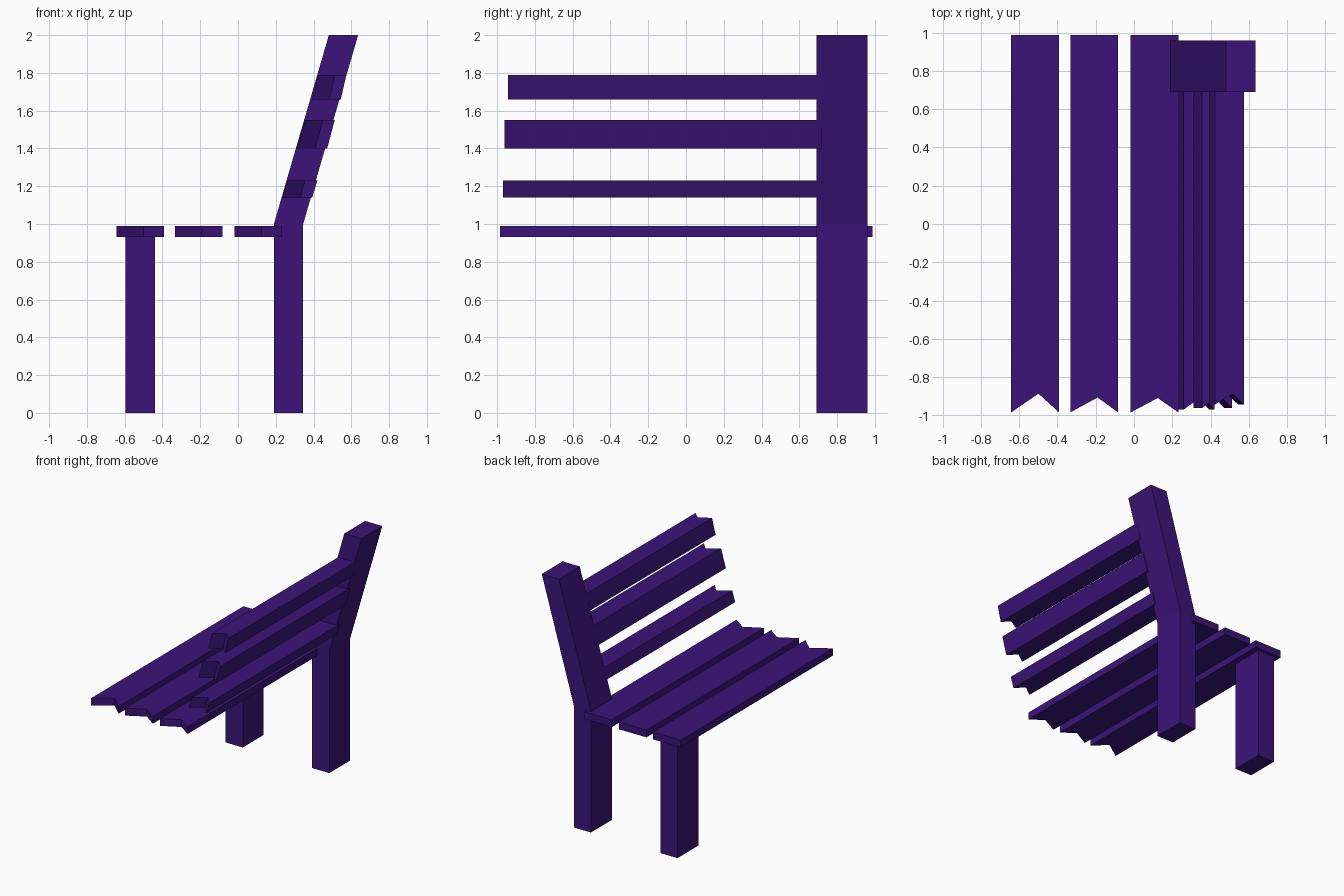
import bpy, bmesh

if "Cube" in bpy.data.objects:
    bpy.data.objects.remove(bpy.data.objects["Cube"])

mat = bpy.data.materials.new("purple_paint")
mat.diffuse_color = (0.045, 0.007, 0.195, 1)
mat.use_nodes = True
mat.node_tree.nodes["Principled BSDF"].inputs["Base Color"].default_value = mat.diffuse_color


def loft(name, loops):
    """Closed solid through a stack of matching horizontal outlines."""
    bm = bmesh.new()
    rings = [[bm.verts.new(p) for p in loop] for loop in loops]
    n = len(rings[0])
    bm.faces.new(rings[0][::-1])
    bm.faces.new(rings[-1])
    for a, b in zip(rings, rings[1:]):
        for i in range(n):
            j = (i + 1) % n
            bm.faces.new((a[i], a[j], b[j], b[i]))
    bmesh.ops.recalc_face_normals(bm, faces=bm.faces)
    me = bpy.data.meshes.new(name)
    bm.to_mesh(me)
    bm.free()
    me.materials.append(mat)
    ob = bpy.data.objects.new(name, me)
    bpy.context.collection.objects.link(ob)
    return ob


def post(name, sections, width=0.155, y0=0.69, y1=0.96):
    """Post from (left x, z) sections."""
    loft(name, [[(x, y0, z), (x + width, y0, z), (x + width, y1, z), (x, y1, z)]
                for x, z in sections])


def plank(name, sections, y0, y1, notch, mid=0.55):
    """Plank along y with a V notch in its front end; sections are (x0, x1, z)."""
    loft(name, [[(a, y0, z), (a + (b - a) * mid, notch, z), (b, y0, z),
                 (b, y1, z), (a, y1, z)] for a, b, z in sections])


# Legs: short front leg, back leg bending into the reclined backrest post
post("front_leg", [(-0.595, 0), (-0.595, 0.935)])
post("back_leg", [(0.19, 0), (0.19, 1.0), (0.481, 2.0)])

# Seat slats
for i, (x, notch) in enumerate([(-0.642, -0.887), (-0.333, -0.907), (-0.018, -0.91)]):
    plank(f"seat_slat_{i + 1}", [(x, x + 0.25, 0.93), (x, x + 0.25, 0.99)],
          -0.985, 0.987, notch, 0.57)

# Backrest rails, leaning with the post
rails = [
    ((0.233, 0.393, 1.14), (0.26, 0.42, 1.23), -0.97, -0.90),
    ((0.312, 0.472, 1.40), (0.355, 0.512, 1.55), -0.962, -0.895),
    ((0.392, 0.544, 1.66), (0.424, 0.574, 1.79), -0.943, -0.888),
]
for i, (low, high, y0, notch) in enumerate(rails):
    plank(f"back_rail_{i + 1}", [low, high], y0, 0.72, notch, 0.6)
